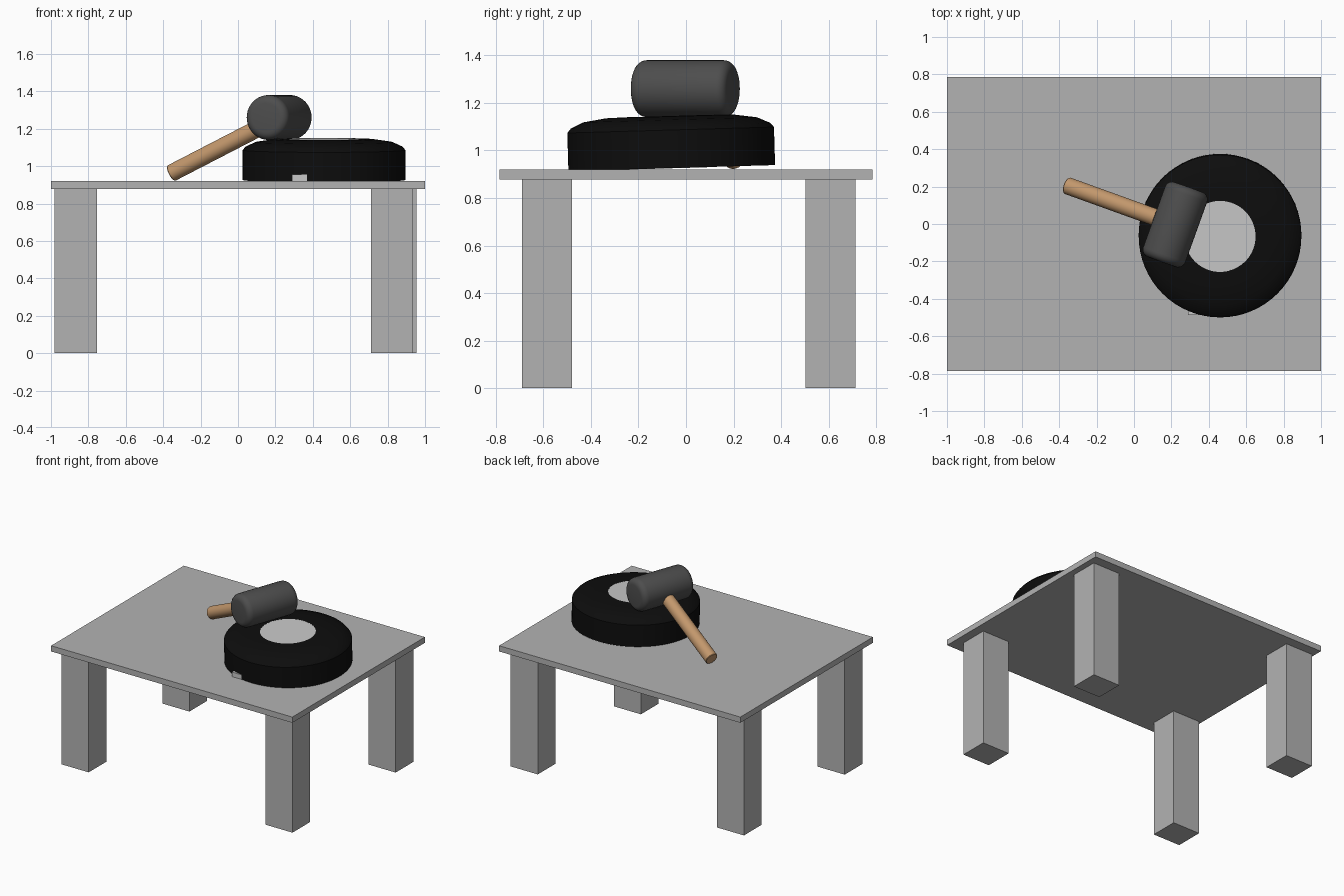
import bpy, math
from mathutils import Vector, Matrix

if "Cube" in bpy.data.objects:
    bpy.data.objects.remove(bpy.data.objects["Cube"])


def mat(name, rgb):
    m = bpy.data.materials.new(name)
    m.diffuse_color = (*rgb, 1)
    m.use_nodes = True
    m.node_tree.nodes["Principled BSDF"].inputs["Base Color"].default_value = m.diffuse_color
    return m


GREY = mat("table grey", (0.45, 0.45, 0.45))
PALE = mat("pale grey", (0.58, 0.58, 0.58))
BLACK = mat("tyre black", (0.004, 0.004, 0.004))
RUBBER = mat("rubber grey", (0.075, 0.075, 0.075))
WOOD = mat("wood", (0.54, 0.31, 0.15))


def mesh_object(name, verts, faces, material):
    me = bpy.data.meshes.new(name)
    me.from_pydata(verts, [], faces)
    me.materials.append(material)
    ob = bpy.data.objects.new(name, me)
    bpy.context.collection.objects.link(ob)
    return ob


def smooth(ob, angle=30):
    bpy.ops.object.select_all(action='DESELECT')
    ob.select_set(True)
    bpy.context.view_layer.objects.active = ob
    bpy.ops.object.shade_smooth_by_angle(angle=math.radians(angle))


def box(name, x, y, z, material):
    verts = [(a, b, c) for c in z for b in y for a in x]
    faces = [(0, 2, 3, 1), (4, 5, 7, 6), (0, 1, 5, 4),
             (2, 6, 7, 3), (0, 4, 6, 2), (1, 3, 7, 5)]
    return mesh_object(name, verts, faces, material)


def lathe(name, profile, n, material, matrix, closed=False):
    """Spin (radius, z) points around z; open profiles get flat end caps."""
    verts = [(r * math.cos(2 * math.pi * i / n), r * math.sin(2 * math.pi * i / n), z)
             for r, z in profile for i in range(n)]
    k = len(profile)
    faces = []
    for j in range(k if closed else k - 1):
        a, b = j * n, (j + 1) % k * n
        for i in range(n):
            i2 = (i + 1) % n
            faces.append((a + i, a + i2, b + i2, b + i))
    if not closed:
        faces.append(tuple(reversed(range(n))))
        faces.append(tuple(range((k - 1) * n, k * n)))
    ob = mesh_object(name, verts, faces, material)
    ob.matrix_world = matrix
    smooth(ob)
    return ob


def along(origin, direction):
    return Matrix.Translation(origin) @ direction.to_track_quat('Z', 'Y').to_matrix().to_4x4()


# Table
box("table_top", (-1, 1), (-0.785, 0.785), (0.877, 0.92), GREY)
for name, x0, y0 in (("front_left_leg", -0.98, -0.69), ("front_right_leg", 0.71, -0.69),
                     ("back_left_leg", -0.98, 0.503), ("back_right_leg", 0.73, 0.503)):
    box(name, (x0, x0 + 0.225), (y0, y0 + 0.21), (0, 0.877), GREY)

# Tyre, tipped slightly so its back edge lifts
tilt = Matrix.Translation((0.46, -0.06, 0.926)) @ Matrix.Rotation(math.radians(1.65), 4, 'X')
lathe("tyre", [(0.19, 0), (0.435, 0), (0.435, 0.16), (0.42, 0.178), (0.365, 0.203),
               (0.27, 0.217), (0.19, 0.219)], 64, BLACK, tilt, closed=True)
lathe("tyre_hub", [(0.191, -0.001), (0.191, 0.218)], 64, PALE, tilt)
box("tyre_tab", (0.29, 0.37), (-0.487, -0.40), (0.92, 0.954), PALE)

# Mallet leaning on the tyre
centre = Vector((0.22, -0.003, 1.26))
foot = Vector((-0.357, 0.205, 0.962))
shaft = centre - foot
head_dir = Vector((0, 0, 1)).cross(shaft).normalized()
R, H, B = 0.12, 0.213, 0.042
corner = [(R - B + B * math.sin(t * math.pi / 10), H - B + B * math.cos(t * math.pi / 10))
          for t in range(6)]
lathe("mallet_head", [(r, -z) for r, z in corner] + corner[::-1], 40, RUBBER,
      along(centre, head_dir))
lathe("mallet_handle", [(0.043, 0), (0.046, 0.004), (0.046, shaft.length)], 32, WOOD,
      along(foot, shaft))
